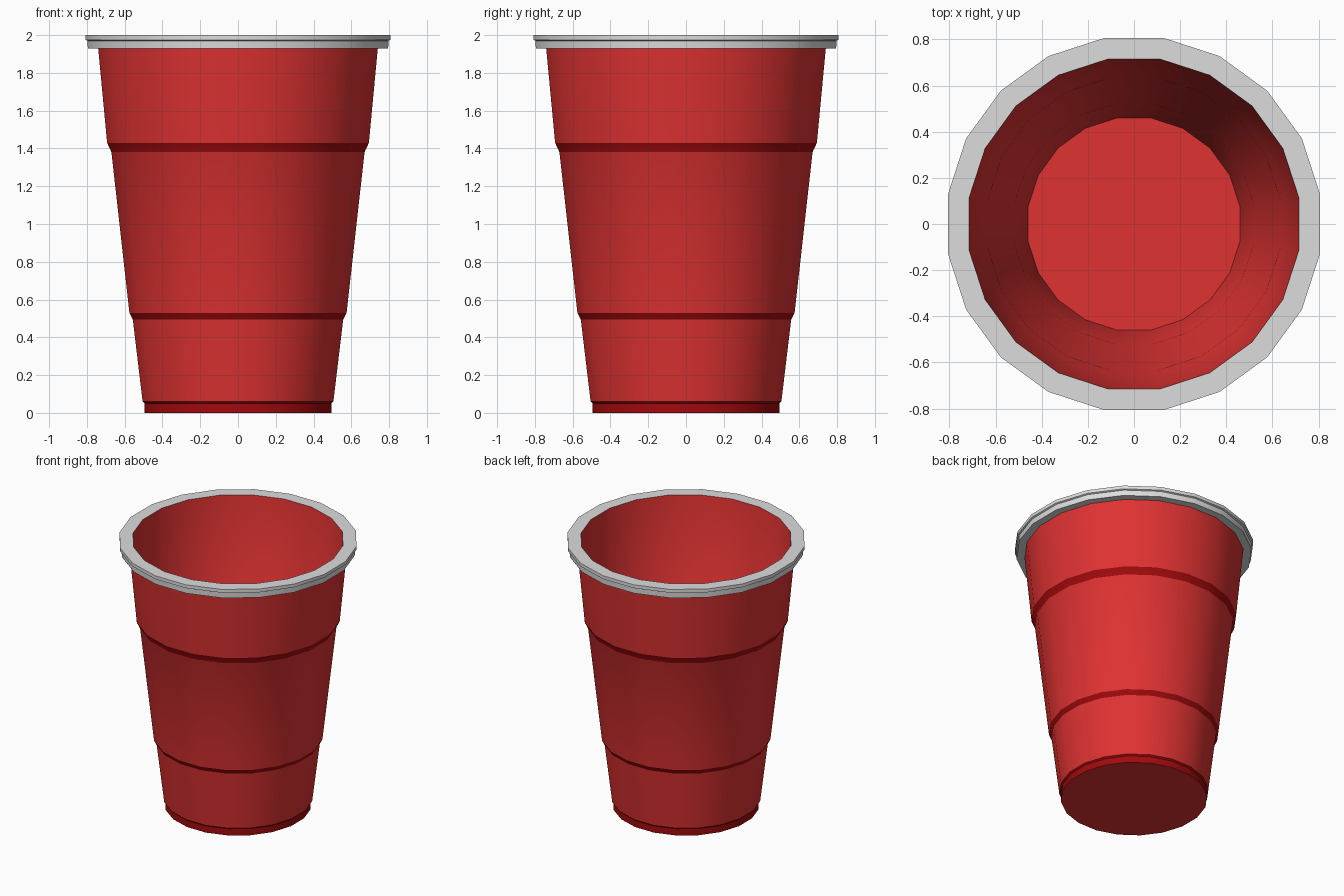
import bpy
import bmesh
import math

SIDES = 20
HALF = math.pi / SIDES

if "Cube" in bpy.data.objects:
    bpy.data.objects.remove(bpy.data.objects["Cube"], do_unlink=True)


def make_material(name, rgb):
    mat = bpy.data.materials.new(name)
    mat.use_nodes = True
    mat.diffuse_color = (*rgb, 1)
    bsdf = mat.node_tree.nodes["Principled BSDF"]
    bsdf.inputs["Base Color"].default_value = (*rgb, 1)
    bsdf.inputs["Roughness"].default_value = 0.6
    return mat


red = make_material("red plastic", (0.74, 0.032, 0.032))
dark_red = make_material("dark red bands", (0.36, 0.003, 0.004))
grey = make_material("light grey rim", (0.72, 0.72, 0.72))


def lathe(name, profile, materials, cap_start=False, cap_end=False):
    """Turn (half width, height, material of next strip) points round z."""
    bm = bmesh.new()
    rings = []
    for width, z, _ in profile:
        r = width / math.cos(HALF)
        rings.append([bm.verts.new((r * math.cos(HALF * (2 * i + 1)),
                                    r * math.sin(HALF * (2 * i + 1)), z))
                      for i in range(SIDES)])
    for low, high, point in zip(rings, rings[1:], profile):
        for i in range(SIDES):
            j = (i + 1) % SIDES
            face = bm.faces.new((low[i], low[j], high[j], high[i]))
            face.material_index = point[2]
    if cap_start:
        bm.faces.new(rings[0][::-1])
    if cap_end:
        bm.faces.new(rings[-1])
    mesh = bpy.data.meshes.new(name)
    bm.to_mesh(mesh)
    bm.free()
    for mat in materials:
        mesh.materials.append(mat)
    obj = bpy.data.objects.new(name, mesh)
    bpy.context.collection.objects.link(obj)
    bpy.ops.object.select_all(action="DESELECT")
    obj.select_set(True)
    bpy.context.view_layer.objects.active = obj
    bpy.ops.object.shade_smooth_by_angle(angle=math.radians(19))
    return obj


# Cup wall: up the outside, over the lip, down the inside to the floor
lathe("cup_body", [
    (0.495, 0.0, 1), (0.495, 0.05, 1), (0.505, 0.06, 0),
    (0.557, 0.495, 1), (0.575, 0.53, 0),
    (0.67, 1.38, 1), (0.693, 1.43, 0),
    (0.742, 1.95, 0), (0.715, 2.0, 0),
    (0.655, 1.43, 0), (0.635, 1.38, 0),
    (0.535, 0.53, 0), (0.52, 0.495, 0),
    (0.46, 0.05, 0),
], [red, dark_red], cap_start=True, cap_end=True)

# Stepped rim around the mouth
lathe("rim", [
    (0.735, 1.93, 0), (0.795, 1.93, 0), (0.797, 1.97, 0),
    (0.807, 1.975, 0), (0.807, 2.0, 0), (0.715, 2.0, 0),
], [grey])
